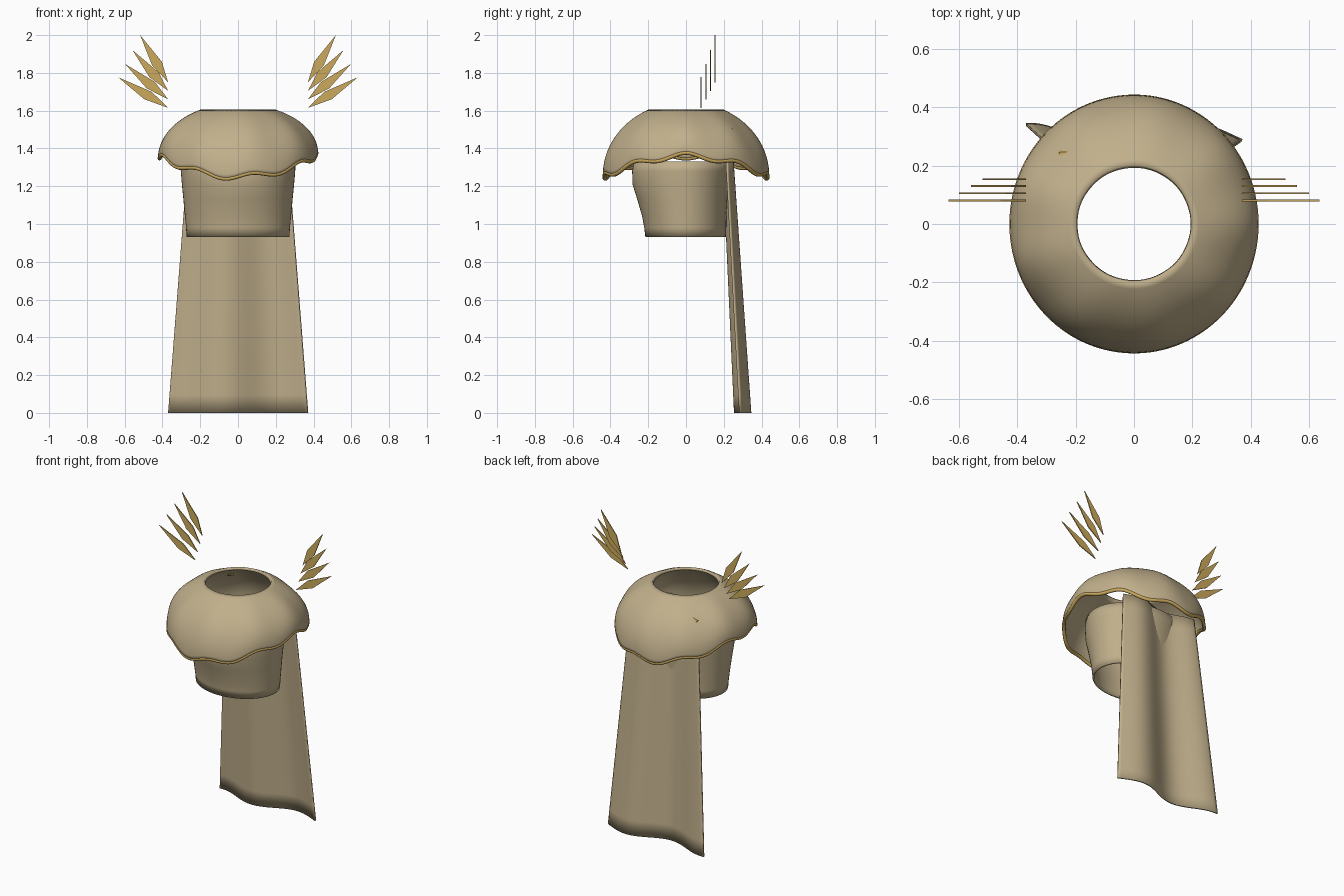
import bpy, bmesh
from math import sin, cos, pi, acos, radians
from mathutils import Vector

if "Cube" in bpy.data.objects:
    bpy.data.objects.remove(bpy.data.objects["Cube"])


def material(name, rgb):
    m = bpy.data.materials.new(name)
    m.diffuse_color = (*rgb, 1)
    m.use_nodes = True
    m.node_tree.nodes["Principled BSDF"].inputs["Base Color"].default_value = m.diffuse_color
    return m


CLOTH = material("tan_cloth", (0.53, 0.43, 0.26))
GOLD = material("gold", (0.60, 0.40, 0.11))


def make(name, verts, faces, mat, thickness=0, smooth=True):
    me = bpy.data.meshes.new(name)
    me.from_pydata(verts, [], faces)
    bm = bmesh.new()
    bm.from_mesh(me)
    bmesh.ops.recalc_face_normals(bm, faces=bm.faces)
    bm.to_mesh(me)
    bm.free()
    ob = bpy.data.objects.new(name, me)
    bpy.context.collection.objects.link(ob)
    me.materials.append(mat)
    if thickness:
        s = ob.modifiers.new("thickness", 'SOLIDIFY')
        s.thickness = thickness
        s.offset = -1
    if smooth:
        bpy.ops.object.select_all(action='DESELECT')
        bpy.context.view_layer.objects.active = ob
        ob.select_set(True)
        bpy.ops.object.shade_smooth_by_angle(angle=radians(40))
    return ob


def grid(rows, cols, point, wrap):
    """Surface of rows x cols points, optionally closed around."""
    verts = [point(i, j) for i in range(rows) for j in range(cols)]
    faces = []
    for i in range(rows - 1):
        for j in range(cols if wrap else cols - 1):
            k = (j + 1) % cols
            faces.append((i * cols + j, i * cols + k,
                          (i + 1) * cols + k, (i + 1) * cols + j))
    return verts, faces


# Shoulder mantle: dome with neck hole and scalloped hem
SEG = 144


def hem(a):
    return 1.307 + 0.055 * cos(2 * a) + 0.015 * cos(9 * a)


def mantle_point(a, t):
    R = 0.4325 - 0.0085 * cos(2 * a)
    top = acos(0.2 / R)
    phi = top * (1 - t)
    r = R * cos(phi)
    z = hem(a) + (1.605 - hem(a)) * sin(phi) / sin(top)
    return (r * cos(a), r * sin(a), z)


ROWS = 20
make("mantle", *grid(ROWS, SEG, lambda i, j: mantle_point(2 * pi * j / SEG, i / (ROWS - 1)), True),
     CLOTH, 0.018)

# Gold trim following the hem
cu = bpy.data.curves.new("hem_trim", 'CURVE')
cu.dimensions = '3D'
cu.bevel_depth = 0.011
cu.bevel_resolution = 2
sp = cu.splines.new('POLY')
sp.points.add(SEG - 1)
sp.use_cyclic_u = True
for j in range(SEG):
    x, y, z = mantle_point(2 * pi * j / SEG, 1)
    sp.points[j].co = (x * 0.98, y * 0.98, z, 1)
cu.materials.append(GOLD)
bpy.context.collection.objects.link(bpy.data.objects.new("hem_trim", cu))

# Tunic: open tube, fuller at the chest (z, half width, front depth, back depth)
TUNIC = [(1.33, .305, .275, .238), (1.28, .303, .285, .234), (1.21, .297, .283, .226),
         (1.13, .289, .258, .218), (1.04, .281, .232, .214), (0.98, .275, .221, .213),
         (0.93, .272, .215, .212)]


def tunic_point(i, j):
    z, w, f, b = TUNIC[i]
    a = 2 * pi * j / 64
    return (w * cos(a), (b if sin(a) > 0 else f) * sin(a), z)


make("tunic", *grid(len(TUNIC), 64, tunic_point, True), CLOTH, 0.012)


# Cape: flaring sheet with soft folds
def cape_point(i, j):
    h = i / 14
    z = 1.35 * (1 - h)
    u = -1 + 2 * j / 40
    w = 0.265 + 0.105 * h
    y = 0.222 + 0.078 * h + (0.024 + 0.017 * h) * cos(2 * pi * (u - 0.54) / 1.5)
    return (w * u, y, z)


cape = make("cape", *grid(15, 41, cape_point, False), CLOTH, 0.01)
cape.modifiers["thickness"].offset = 0

# Floating plumes: four flat kite blades per side (base z, tip x, tip z, depth y)
PLUMES = [(1.75, .518, 2.0, .153), (1.705, .558, 1.92, .13),
          (1.66, .598, 1.847, .105), (1.615, .635, 1.777, .08)]
for side, label in ((1, "right"), (-1, "left")):
    for n, (bz, tx, tz, y) in enumerate(PLUMES):
        base, tip = Vector((0.37, 0, bz)), Vector((tx, 0, tz))
        d = tip - base
        across = Vector((-d.z, 0, d.x)).normalized() * 0.027
        outline = [base, base + d * 0.42 - across, tip, base + d * 0.38 + across]
        verts = [(side * p.x, y + o, p.z) for o in (-0.003, 0.003) for p in outline]
        faces = [(0, 1, 2, 3), (7, 6, 5, 4)]
        faces += [(k, (k + 1) % 4, (k + 1) % 4 + 4, k + 4) for k in range(4)]
        make(f"plume_{label}_{n + 1}", verts, faces, GOLD, smooth=False)

    # Small gold stud on the back of the shoulder
    bpy.ops.mesh.primitive_cone_add(vertices=6, radius1=0.017, radius2=0.01, depth=0.045,
                                    location=(side * 0.233, 0.24, 1.502),
                                    rotation=(0, side * radians(105), 0))
    stud = bpy.context.object
    stud.name = f"stud_{label}"
    stud.data.materials.append(GOLD)
